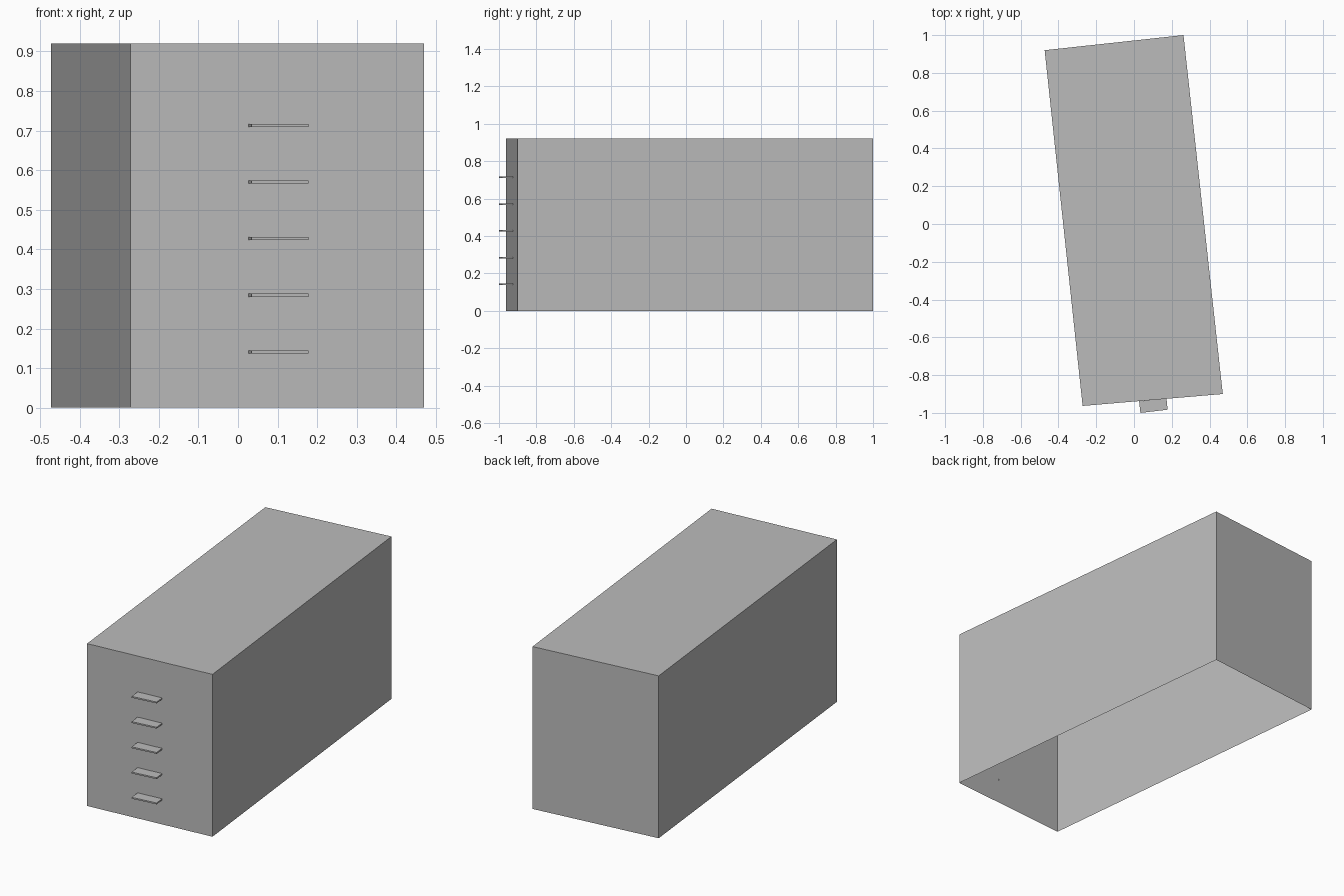
import bpy
import bmesh

cube = bpy.data.objects.get("Cube")
if cube:
    bpy.data.objects.remove(cube, do_unlink=True)

grey = bpy.data.materials.new("plain grey")
grey.use_nodes = True
grey.diffuse_color = (0.5, 0.5, 0.5, 1)
grey.node_tree.nodes["Principled BSDF"].inputs["Base Color"].default_value = (0.5, 0.5, 0.5, 1)


def prism(name, outline, bottom, top, capped=True):
    """Extrude a counter-clockwise outline upwards, with or without end caps."""
    bm = bmesh.new()
    low = [bm.verts.new((x, y, bottom)) for x, y in outline]
    high = [bm.verts.new((x, y, top)) for x, y in outline]
    count = len(outline)
    for i in range(count):
        j = (i + 1) % count
        bm.faces.new((low[i], low[j], high[j], high[i]))
    if capped:
        bm.faces.new(high)
        bm.faces.new(low[::-1])
    mesh = bpy.data.meshes.new(name)
    bm.to_mesh(mesh)
    bm.free()
    mesh.materials.append(grey)
    obj = bpy.data.objects.new(name, mesh)
    bpy.context.collection.objects.link(obj)
    return obj


HEIGHT = 0.92
LID = 0.005

# Slightly turned cabinet, open underneath
footprint = [(-0.272, -0.963), (0.47, -0.9), (0.262, 1.0), (-0.473, 0.92)]
prism("cabinet_walls", footprint, 0, HEIGHT - LID, capped=False)
prism("cabinet_top", footprint, HEIGHT - LID, HEIGHT)

# Drawer pulls: thin tabs up the front
tab = [(0.034, -1.0), (0.178, -0.983), (0.172, -0.925), (0.027, -0.938)]
for i in range(5):
    z = 0.141 + i * 0.143
    prism(f"drawer_pull_{i + 1}", tab, z - 0.004, z + 0.004)
